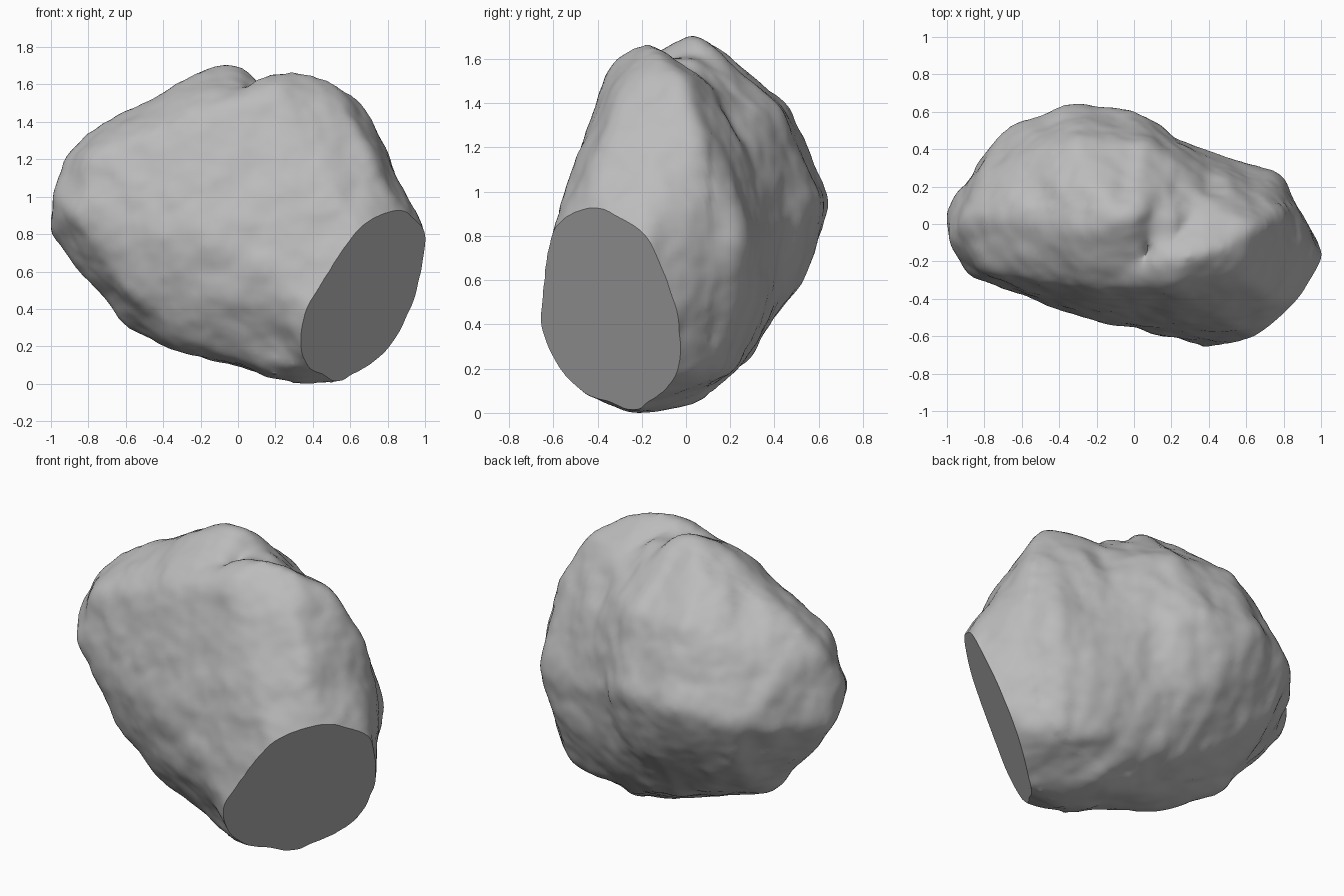
import bpy
import bmesh
from mathutils import Vector, noise

default_cube = bpy.data.objects.get("Cube")
if default_cube:
    bpy.data.objects.remove(default_cube, do_unlink=True)

# Corner points of the front lobe; some reach past the cut plane
FRONT_LOBE = [
    (.08, -.2, 1.61), (.28, -.18, 1.66), (.5, -.12, 1.6), (.67, 0, 1.48),
    (.57, -.27, 1.48), (.2, -.33, 1.56), (-.1, -.35, 1.46), (.38, .12, 1.45),
    (.79, .08, 1.2), (.7, -.38, 1.2), (.45, .25, 1.2), (.91, -.22, .94),
    (.85, .08, .9), (.77, .24, .8), (.45, .36, .8), (.2, -.51, .95),
    (.3, -.62, .45), (.66, .28, .5), (.4, .34, .5), (.76, .04, .18),
    (.5, -.2, 0), (.3, -.25, 0), (.3, .04, .05), (.45, .22, .2),
    (.33, -.45, .1), (-.1, -.5, .8), (.36, -.58, .2),
    (.45, -.68, .3), (1.04, -.25, .67), (.96, -.11, .35), (.65, -.3, .04),
    (.7, -.63, .71), (.92, -.4, .8),
]

# Corner points of the rear lobe, which runs through to the front
REAR_LOBE = [
    (-.05, .03, 1.7), (.04, .05, 1.69), (-.14, 0, 1.68), (-.25, -.05, 1.62),
    (-.25, .2, 1.58), (.1, .15, 1.56), (-.6, -.05, 1.4), (-.8, .05, 1.33),
    (-.93, 0, 1.18), (-.99, -.08, 1), (-1, .05, .81), (-.8, .28, 1.13),
    (-.35, .45, 1.37), (.05, .42, 1.36), (.25, .3, 1.32), (-.35, .64, .95),
    (-.3, .54, 1.2), (-.71, .48, .9), (0, .59, .95), (.22, .45, .9),
    (-.15, .57, .7), (-.6, .41, .6), (.33, .36, .6), (-.81, 0, .57),
    (-.58, 0, .29), (-.4, -.1, .21), (-.3, .28, .33), (.1, .27, .24),
    (.2, 0, .04), (-.87, -.27, .9), (-.75, -.25, 1.23), (-.6, -.3, .5),
    (-.2, -.46, .45), (-.6, -.35, .9), (-.3, -.31, .25), (-.2, -.5, .8),
    (.2, -.52, .9), (.3, -.6, .45), (-.2, -.35, 1.46), (0, -.33, 1.5),
    (.36, .28, 1.15), (.2, -.35, .05),
]

# Corner points of the saddle that fills the valley between the lobes
SADDLE = [
    (.45, .35, .8), (.15, .49, .9), (.45, .25, 1.18), (.12, .4, 1.28),
    (.36, .12, 1.43), (.22, 0, 1.58), (.05, .1, 1.58), (.4, .33, .5),
    (0, .44, .55), (.45, .21, .2), (.1, .26, .25), (.3, .04, .04),
    (.12, -.2, 1.59), (.3, -.25, 0), (.1, -.2, .06), (.3, -.45, .1),
    (.1, -.4, .15),
]

CUT_NORMAL = Vector((.694, -.617, -.37)).normalized()
CUT_DISTANCE = .513


def add_hull(bm, points):
    """Add the convex hull of the points as a closed solid."""
    verts = [bm.verts.new(p) for p in points]
    result = bmesh.ops.convex_hull(bm, input=verts)
    loose = {g for g in result["geom_interior"] if isinstance(g, bmesh.types.BMVert)}
    bmesh.ops.delete(bm, geom=list(loose), context="VERTS")


def roughness(point):
    """Broad dents, small lumps and steep ridges on the rear lobe."""
    dents = .015 * noise.noise(point * 3.2)
    lumps = .011 * noise.noise(point * 7)
    grain = .004 * noise.noise(point * 16)
    ridges = 0
    if point.y > .1:
        stretched = Vector((point.x * 9, point.y * 5, point.z * 2))
        ridges = .012 * noise.noise(stretched)
    return dents + lumps + grain + ridges


# Stone colour
stone = bpy.data.materials.new("stone_grey")
stone.use_nodes = True
grey = (.5, .5, .5, 1)
stone.diffuse_color = grey
stone.node_tree.nodes["Principled BSDF"].inputs["Base Color"].default_value = grey

# Overlapping solids in one mesh
mesh = bpy.data.meshes.new("boulder")
boulder = bpy.data.objects.new("boulder", mesh)
bpy.context.collection.objects.link(boulder)
bm = bmesh.new()
for lobe in (FRONT_LOBE, REAR_LOBE, SADDLE):
    add_hull(bm, lobe)
bmesh.ops.recalc_face_normals(bm, faces=bm.faces[:])
bm.to_mesh(mesh)
bm.free()

# Fuse the lobes and soften their corners
fuse = boulder.modifiers.new("fuse", "REMESH")
fuse.mode = "VOXEL"
fuse.voxel_size = .025
soften = boulder.modifiers.new("soften", "SMOOTH")
soften.factor = .5
soften.iterations = 24

bpy.context.view_layer.update()
bm = bmesh.new()
bm.from_object(boulder, bpy.context.evaluated_depsgraph_get())
boulder.modifiers.clear()
bm.normal_update()

# Weathered surface
moves = [(v, v.normal * (.018 + roughness(v.co))) for v in bm.verts]
for vert, move in moves:
    vert.co += move

# Flat broken face
cut = bmesh.ops.bisect_plane(
    bm, geom=bm.verts[:] + bm.edges[:] + bm.faces[:],
    plane_co=CUT_NORMAL * CUT_DISTANCE, plane_no=CUT_NORMAL, clear_outer=True)
rim = [g for g in cut["geom_cut"] if isinstance(g, bmesh.types.BMEdge)]
cap = bmesh.ops.edgeloop_fill(bm, edges=rim)["faces"]
bmesh.ops.triangulate(bm, faces=cap)
bmesh.ops.recalc_face_normals(bm, faces=bm.faces[:])

# Rest the stone on the ground
lowest = min(v.co.z for v in bm.verts)
bmesh.ops.translate(bm, verts=bm.verts[:], vec=(0, 0, -lowest))

bm.to_mesh(mesh)
bm.free()
mesh.materials.clear()
mesh.materials.append(stone)

# Smooth stone with a crisp rim around the broken face
bpy.ops.object.select_all(action="DESELECT")
boulder.select_set(True)
bpy.context.view_layer.objects.active = boulder
bpy.ops.object.shade_smooth_by_angle(angle=.6)
